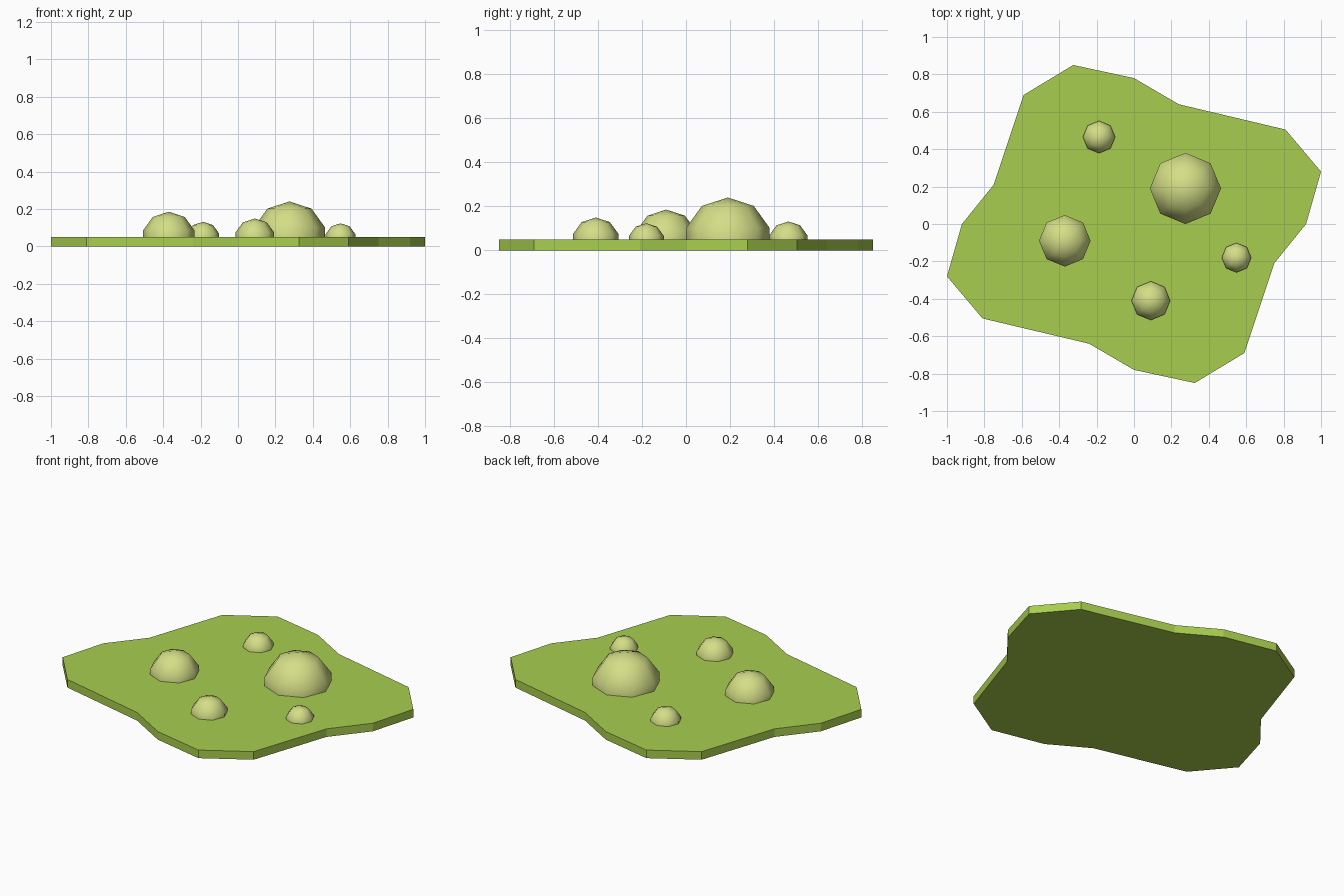
import bpy, bmesh, math

if "Cube" in bpy.data.objects:
    bpy.data.objects.remove(bpy.data.objects["Cube"])


def srgb(r, g, b):
    lin = lambda c: c / 12.92 if c <= 0.04045 else ((c + 0.055) / 1.055) ** 2.4
    return (lin(r / 255), lin(g / 255), lin(b / 255), 1)


def material(name, colour):
    m = bpy.data.materials.new(name)
    m.diffuse_color = colour
    m.use_nodes = True
    m.node_tree.nodes["Principled BSDF"].inputs["Base Color"].default_value = m.diffuse_color
    return m


def add_object(name, bm, mat):
    bmesh.ops.recalc_face_normals(bm, faces=bm.faces)
    me = bpy.data.meshes.new(name)
    bm.to_mesh(me)
    bm.free()
    me.materials.append(mat)
    ob = bpy.data.objects.new(name, me)
    bpy.context.collection.objects.link(ob)
    return ob


grass = material("grass green", srgb(168, 206, 78))
bush = material("pale bush green", srgb(212, 222, 135))
THICK = 0.05

# Ground patch: half an outline, repeated by a half turn, extruded
half = [(1, 0.28), (0.81, 0.505), (0.24, 0.64), (0, 0.78),
        (-0.325, 0.85), (-0.59, 0.69), (-0.75, 0.21), (-0.92, 0)]
outline = half + [(-x, -y) for x, y in half]
bm = bmesh.new()
face = bm.faces.new([bm.verts.new((x, y, 0)) for x, y in outline])
ext = bmesh.ops.extrude_face_region(bm, geom=[face], use_keep_orig=True)
top = [v for v in ext["geom"] if isinstance(v, bmesh.types.BMVert)]
bmesh.ops.translate(bm, verts=top, vec=(0, 0, THICK))
add_object("ground_patch", bm, grass)


# Bushes: eight-sided smooth domes sunk slightly into the ground
def dome(name, x, y, r, sides=8, base=0.04):
    bm = bmesh.new()
    rings = []
    for radius, height in [(0.951, 0.0), (0.951, 0.309), (0.588, 0.809)]:
        rings.append([bm.verts.new((r * radius * math.cos(a), r * radius * math.sin(a), r * height))
                      for a in (math.tau * i / sides for i in range(sides))])
    apex = bm.verts.new((0, 0, r))
    for i in range(sides):
        j = (i + 1) % sides
        for low, high in zip(rings, rings[1:]):
            bm.faces.new((low[i], low[j], high[j], high[i]))
        bm.faces.new((rings[-1][i], rings[-1][j], apex))
    for f in bm.faces:
        f.smooth = True
    ob = add_object(name, bm, bush)
    ob.location = (x, y, base)


for name, x, y, r in [("large_bush", 0.275, 0.19, 0.2),
                      ("left_bush", -0.37, -0.09, 0.145),
                      ("front_bush", 0.09, -0.41, 0.109),
                      ("back_bush", -0.187, 0.465, 0.091),
                      ("right_bush", 0.548, -0.18, 0.083)]:
    dome(name, x, y, r)
